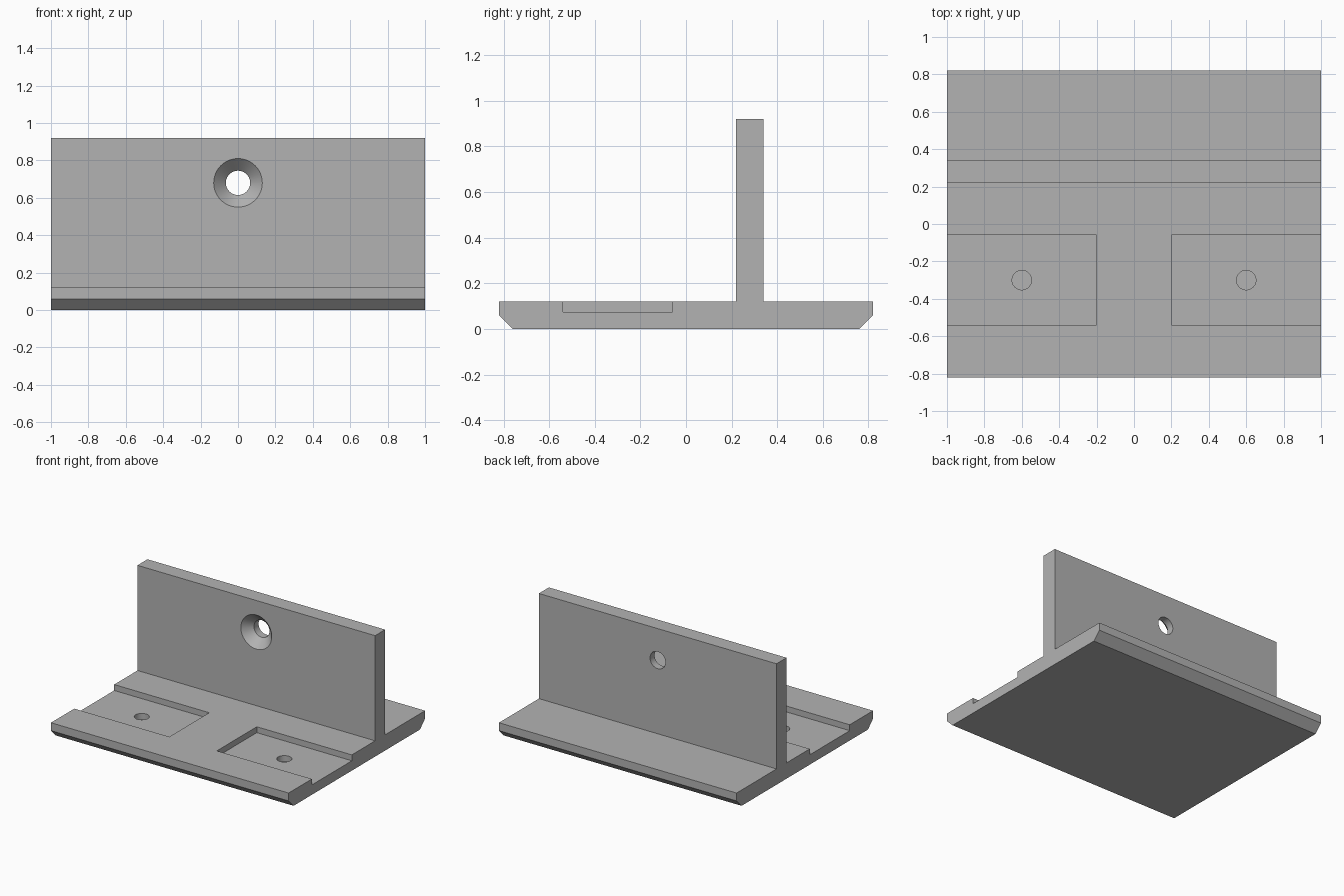
import bpy, bmesh, math
from mathutils import Matrix, Vector

cube = bpy.data.objects.get("Cube")
if cube:
    bpy.data.objects.remove(cube, do_unlink=True)

grey = bpy.data.materials.new("plain grey")
grey.use_nodes = True
colour = (0.45, 0.45, 0.45, 1)
grey.diffuse_color = colour
grey.node_tree.nodes["Principled BSDF"].inputs["Base Color"].default_value = colour


def make_object(name, bm):
    bmesh.ops.recalc_face_normals(bm, faces=bm.faces)
    mesh = bpy.data.meshes.new(name)
    bm.to_mesh(mesh)
    bm.free()
    mesh.materials.append(grey)
    obj = bpy.data.objects.new(name, mesh)
    bpy.context.collection.objects.link(obj)
    return obj


def extrude_profile(name, points, x0, x1):
    """Extrude a (y, z) outline along x."""
    bm = bmesh.new()
    face = bm.faces.new([bm.verts.new((x0, y, z)) for y, z in points])
    moved = bmesh.ops.extrude_face_region(bm, geom=[face])["geom"]
    bmesh.ops.translate(bm, vec=(x1 - x0, 0, 0),
                        verts=[v for v in moved if isinstance(v, bmesh.types.BMVert)])
    return make_object(name, bm)


def turned(name, profile, location, rotation, sides=48):
    """Closed solid of revolution from (radius, height) rings."""
    bm = bmesh.new()
    rings = [[bm.verts.new((r * math.cos(a), r * math.sin(a), h))
              for a in (math.tau * i / sides for i in range(sides))]
             for r, h in profile]
    for low, high in zip(rings, rings[1:]):
        for i in range(sides):
            j = (i + 1) % sides
            bm.faces.new((low[i], low[j], high[j], high[i]))
    bm.faces.new(rings[0])
    bm.faces.new(rings[-1])
    bmesh.ops.transform(bm, verts=bm.verts,
                        matrix=Matrix.Translation(Vector(location)) @ rotation)
    return make_object(name, bm)


def cut(target, cutter):
    mod = target.modifiers.new(cutter.name, "BOOLEAN")
    mod.operation = "DIFFERENCE"
    mod.solver = "EXACT"
    mod.object = cutter
    cutter.hide_render = True
    bpy.context.view_layer.objects.active = target
    bpy.ops.object.modifier_apply(modifier=mod.name)
    bpy.data.objects.remove(cutter, do_unlink=True)


# Base plate with chamfered lower edges and upright wall
depth, top, height = 0.82, 0.12, 0.92
bracket = extrude_profile("bracket", [
    (-0.76, 0), (0.76, 0), (depth, 0.06), (depth, top), (0.34, top),
    (0.34, height), (0.22, height), (0.22, top), (-depth, top), (-depth, 0.06)], -1, 1)

# Open-ended pockets, each with a blind hole
for side, sign in (("right", -1), ("left", 1)):
    cut(bracket, extrude_profile(side + "_pocket", [
        (-0.54, 0.075), (-0.06, 0.075), (-0.06, 0.2), (-0.54, 0.2)],
        sign * 0.2, sign * 1.1))
    cut(bracket, turned(side + "_hole", [(0.052, 0.03), (0.052, 0.1)],
                        (sign * 0.6, -0.3, 0), Matrix.Identity(4)))

# Countersunk screw hole through the wall, wide at the front
cut(bracket, turned("screw_hole", [(0.14, -0.01), (0.065, 0.065), (0.065, 0.2)],
                    (0, 0.22, 0.68), Matrix.Rotation(-math.pi / 2, 4, "X")))

# Smooth the round holes, keep the edges sharp
bpy.ops.object.select_all(action="DESELECT")
bracket.select_set(True)
bpy.context.view_layer.objects.active = bracket
bpy.ops.object.shade_smooth_by_angle(angle=math.radians(30))
